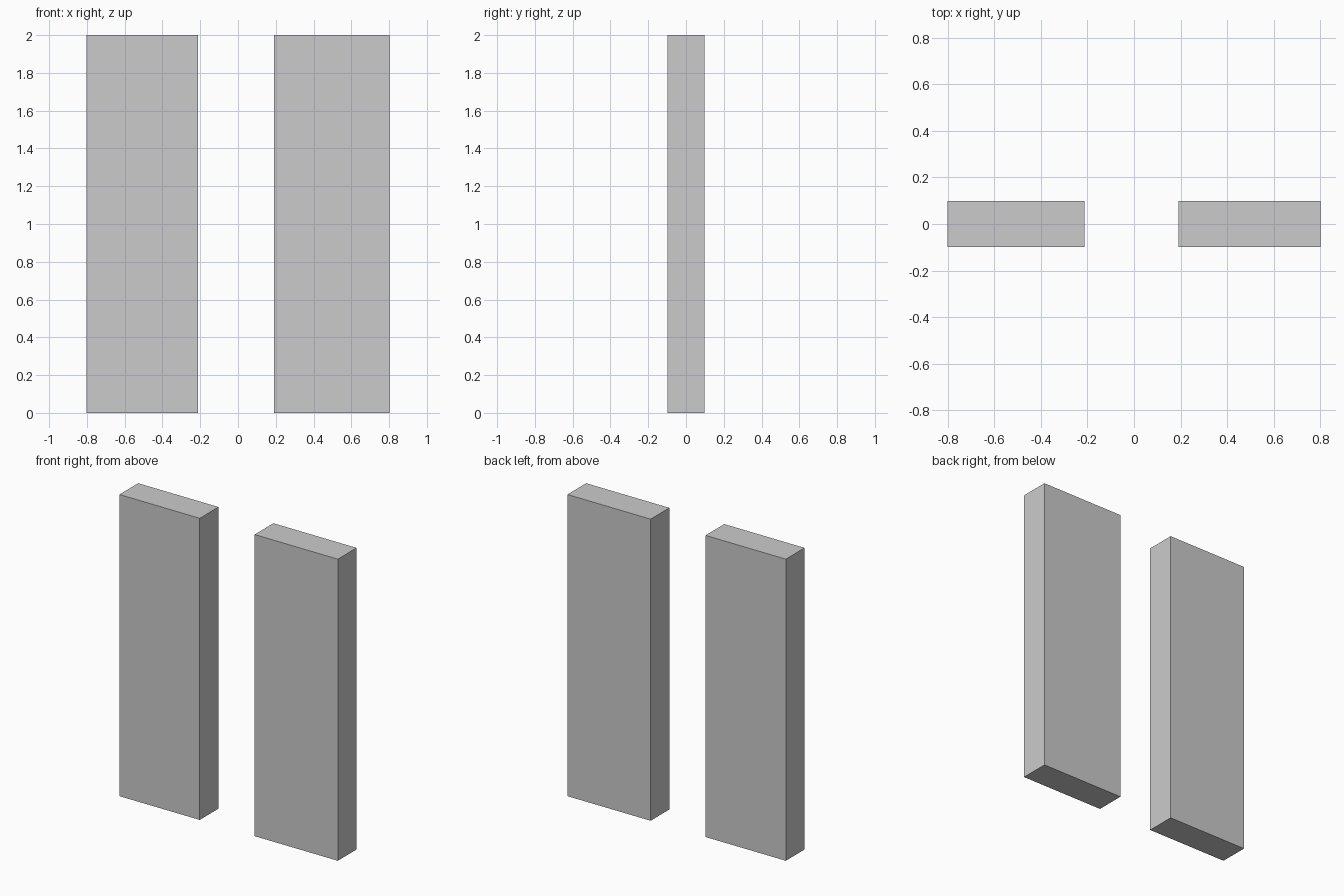
import bpy

if "Cube" in bpy.data.objects:
    bpy.data.objects.remove(bpy.data.objects["Cube"])


def slab(name, x0, x1, half_depth=0.098, height=2.0):
    """Upright rectangular slab spanning x0..x1, standing on z = 0."""
    bpy.ops.mesh.primitive_cube_add(size=1, location=((x0 + x1) / 2, 0, height / 2))
    ob = bpy.context.object
    ob.name = name
    ob.scale = (x1 - x0, 2 * half_depth, height)
    bpy.ops.object.transform_apply(location=False, rotation=False, scale=True)
    return ob


# Two separate slabs with a gap; the right one is slightly wider
slab("left_slab", -0.801, -0.212)
slab("right_slab", 0.191, 0.801)
